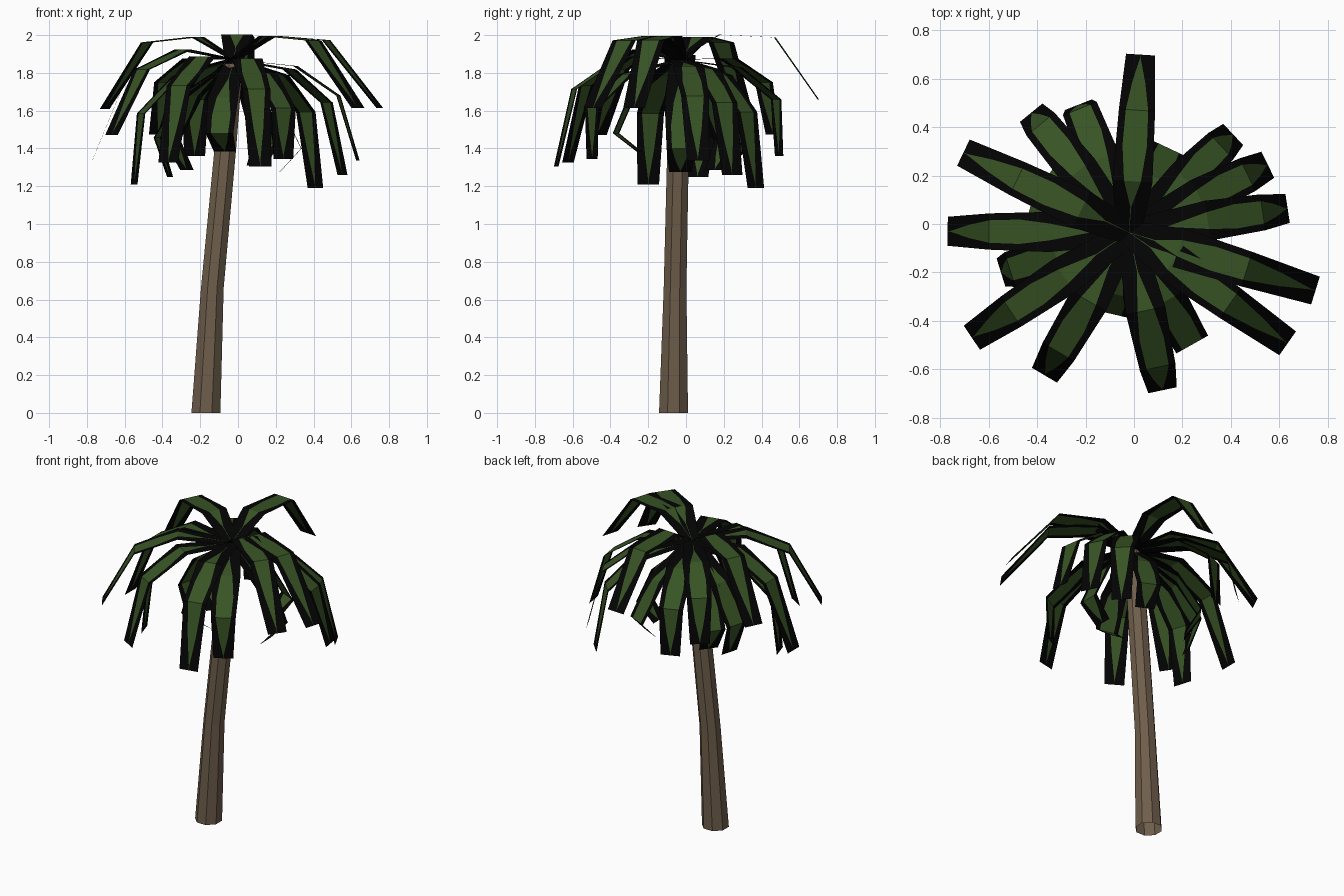
import bpy, math
from mathutils import Vector

if "Cube" in bpy.data.objects:
    bpy.data.objects.remove(bpy.data.objects["Cube"])


def material(name, rgb):
    m = bpy.data.materials.new(name)
    m.diffuse_color = (*rgb, 1)
    m.use_nodes = True
    m.node_tree.nodes["Principled BSDF"].inputs["Base Color"].default_value = m.diffuse_color
    return m


BARK = material("bark_brown", (0.155, 0.111, 0.070))
GREEN = material("leaf_green", (0.039, 0.088, 0.018))
BLACK = material("leaf_edge_black", (0.001, 0.001, 0.001))


def make(name, verts, faces, mats, idx=None):
    me = bpy.data.meshes.new(name)
    me.from_pydata(verts, [], faces)
    for m in mats:
        me.materials.append(m)
    if idx:
        for p, i in zip(me.polygons, idx):
            p.material_index = i
    me.update()
    ob = bpy.data.objects.new(name, me)
    bpy.context.collection.objects.link(ob)
    return ob


# Trunk: leaning open eight-sided tube (x, y, z, radius)
path = [(-.17, -.066, 0, .083), (-.136, -.058, .66, .065),
        (-.067, -.042, 1.4, .062), (-.025, -.036, 1.85, .055)]
N = 8
verts, faces = [], []
for x, y, z, r in path:
    for k in range(N):
        a = 2 * math.pi * (k + .5) / N
        verts.append((x + r * math.cos(a), y + r * math.sin(a), z))
for j in range(len(path) - 1):
    for k in range(N):
        k2 = (k + 1) % N
        faces.append((j*N + k, j*N + k2, (j+1)*N + k2, (j+1)*N + k))
make("trunk", verts, faces, [BARK])

CROWN = Vector((-.02, -.035, 1.87))


# Frond: bent flat strip, green lens down the middle, black border
def frond(name, tip, bend):
    d = Vector(tip) - CROWN
    out = Vector((d.x, d.y, 0)).normalized()
    side = Vector((-out.y, out.x, 0))
    length = d.length
    ang = math.atan2(d.z, math.hypot(d.x, d.y))
    top = bend > 25

    def at(l, a):
        return CROWN + out * l * math.cos(a) + Vector((0, 0, l * math.sin(a)))

    b = math.radians(bend)
    mid = .52 if top or length < .6 else .59
    joints = [CROWN, at(.25 if top else .33, ang + 1.65 * b),
              at(mid, ang + b), at(length, ang)]
    half = [.05, .083, .075, .06]
    # (position along joints, green share of the width)
    samples = [(0, .01), (.5, .03), (1, .42), (1.5, .64),
               (2, .62), (2.5, .4), (2.93, .03), (3, .01)]
    v, f, idx = [], [], []
    for t, g in samples:
        i = min(int(t), 2)
        p = joints[i].lerp(joints[i + 1], t - i)
        w = half[i] + (half[i + 1] - half[i]) * (t - i)
        v += [p + side * w * s for s in (-1, -g, g, 1)]
    for j in range(len(samples) - 1):
        for c in range(3):
            a = 4 * j + c
            f.append((a, a + 1, a + 5, a + 4))
            idx.append(0 if c == 1 else 1)
    make(name, v, f, [GREEN, BLACK], idx)


# Frond tips and bend angle, highest ring first
upper = [(.027, .70, 1.66, 29), (-.705, .295, 1.61, 29),
         (.635, -.493, 1.615, 29), (.75, -.275, 1.615, 29)]
middle = [(-.67, -.47, 1.47, 22), (-.77, -.03, 1.34, 24),
          (-.37, -.625, 1.325, 25), (.118, -.687, 1.305, 25),
          (.635, .064, 1.335, 20), (.553, .245, 1.26, 21),
          (-.425, .46, 1.475, 20), (-.23, .493, 1.36, 21)]
lower = [(.41, .37, 1.19, 21), (-.55, -.20, 1.21, 21),
         (.24, -.497, 1.345, 19), (-.07, -.25, 1.385, 17),
         (-.36, .06, 1.25, 16), (-.27, .15, 1.285, 16),
         (.22, -.03, 1.275, 15), (.10, .22, 1.31, 14)]
for ring, rows in (("upper", upper), ("middle", middle), ("lower", lower)):
    for n, (x, y, z, bend) in enumerate(rows):
        frond(f"{ring}_frond_{n + 1}", (x, y, z), bend)
